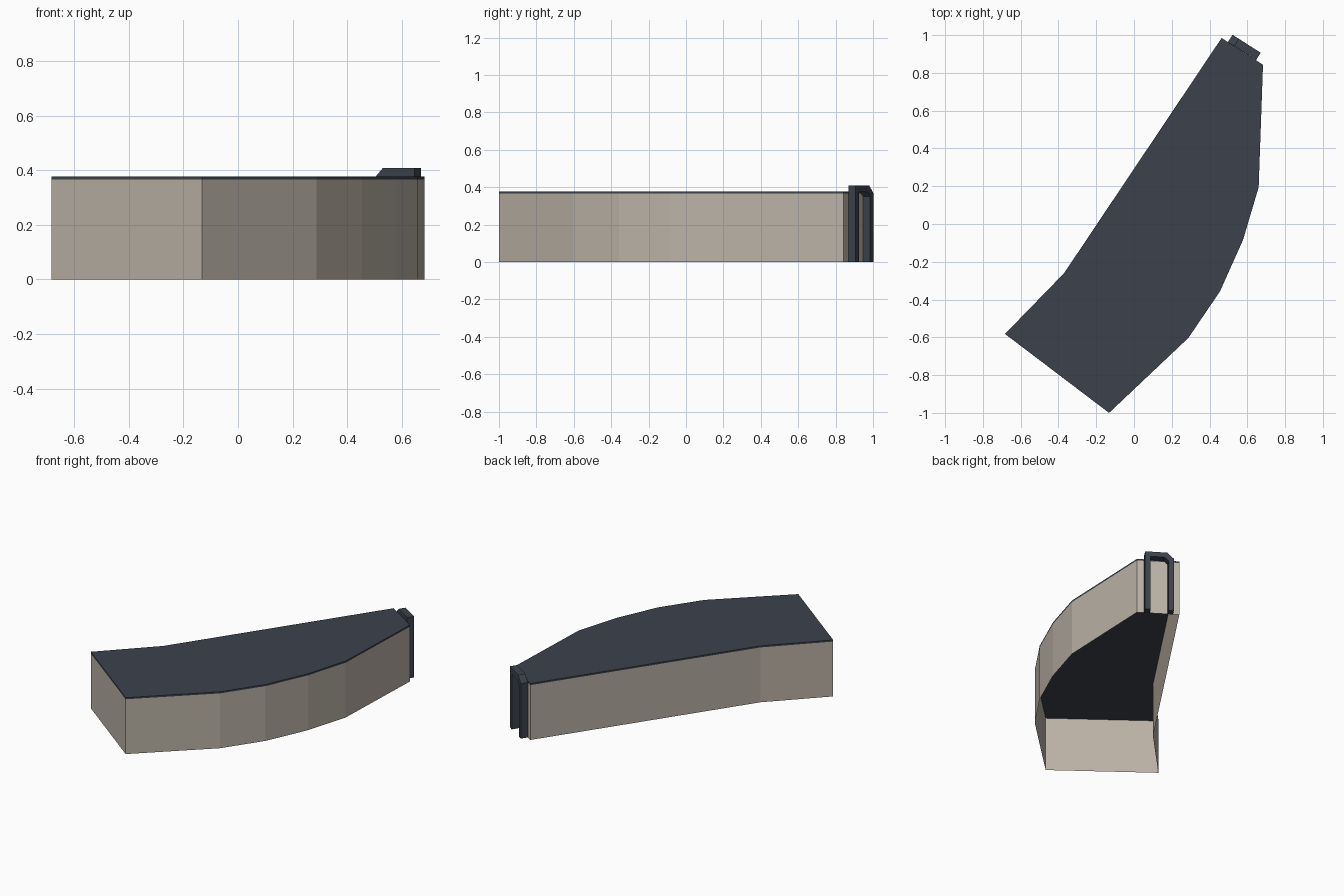
import bpy, bmesh
from mathutils import Vector

if "Cube" in bpy.data.objects:
    bpy.data.objects.remove(bpy.data.objects["Cube"])


def material(name, rgb):
    mat = bpy.data.materials.new(name)
    mat.use_nodes = True
    color = (*rgb, 1)
    mat.diffuse_color = color
    shader = mat.node_tree.nodes["Principled BSDF"]
    shader.inputs["Base Color"].default_value = color
    shader.inputs["Roughness"].default_value = 0.8
    return mat


def extrude(name, outline, offset, mat, capped=True):
    """Sweep a closed outline along an offset, with or without end caps."""
    bm = bmesh.new()
    start = [bm.verts.new(p) for p in outline]
    end = [bm.verts.new(Vector(p) + Vector(offset)) for p in outline]
    for i in range(len(start)):
        j = (i + 1) % len(start)
        bm.faces.new((start[i], start[j], end[j], end[i]))
    if capped:
        bm.faces.new(start[::-1])
        bm.faces.new(end)
        bmesh.ops.recalc_face_normals(bm, faces=bm.faces)
    mesh = bpy.data.meshes.new(name)
    bm.to_mesh(mesh)
    bm.free()
    mesh.materials.append(mat)
    obj = bpy.data.objects.new(name, mesh)
    bpy.context.collection.objects.link(obj)
    return obj


stone = material("warm beige", (0.50, 0.45, 0.385))
slate = material("dark slate", (0.046, 0.055, 0.073))

# Footprint, counter-clockwise from the front corner
footprint = [(-0.132, -1.0), (0.288, -0.603), (0.455, -0.357),
             (0.577, -0.085), (0.66, 0.195), (0.683, 0.843),
             (0.464, 0.985), (-0.37, -0.26), (-0.683, -0.582)]
wall_top, roof_top = 0.367, 0.378

# Thin perimeter wall, open underneath, and the flat roof slab
extrude("outer_wall", [(x, y, 0) for x, y in footprint], (0, 0, wall_top), stone, False)
extrude("roof_slab", [(x, y, wall_top) for x, y in footprint],
        (0, 0, roof_top - wall_top), slate)

# Portal frame on the narrow end wall, one top corner chamfered
origin = Vector((0.497, 0.963, 0))
across = Vector((0.843, -0.538, 0))
outward = Vector((0.538, 0.843, 0)) * 0.046
width, height, bar, chamfer = 0.177, 0.408, 0.033, 0.04
inner = chamfer * 0.6
profile = [(0, 0), (bar, 0), (bar, height - bar - inner),
           (bar + inner, height - bar), (width - bar, height - bar),
           (width - bar, 0), (width, 0), (width, height),
           (chamfer, height), (0, height - chamfer)]
extrude("portal_frame", [origin + across * u + Vector((0, 0, z)) for u, z in profile],
        outward, slate)
